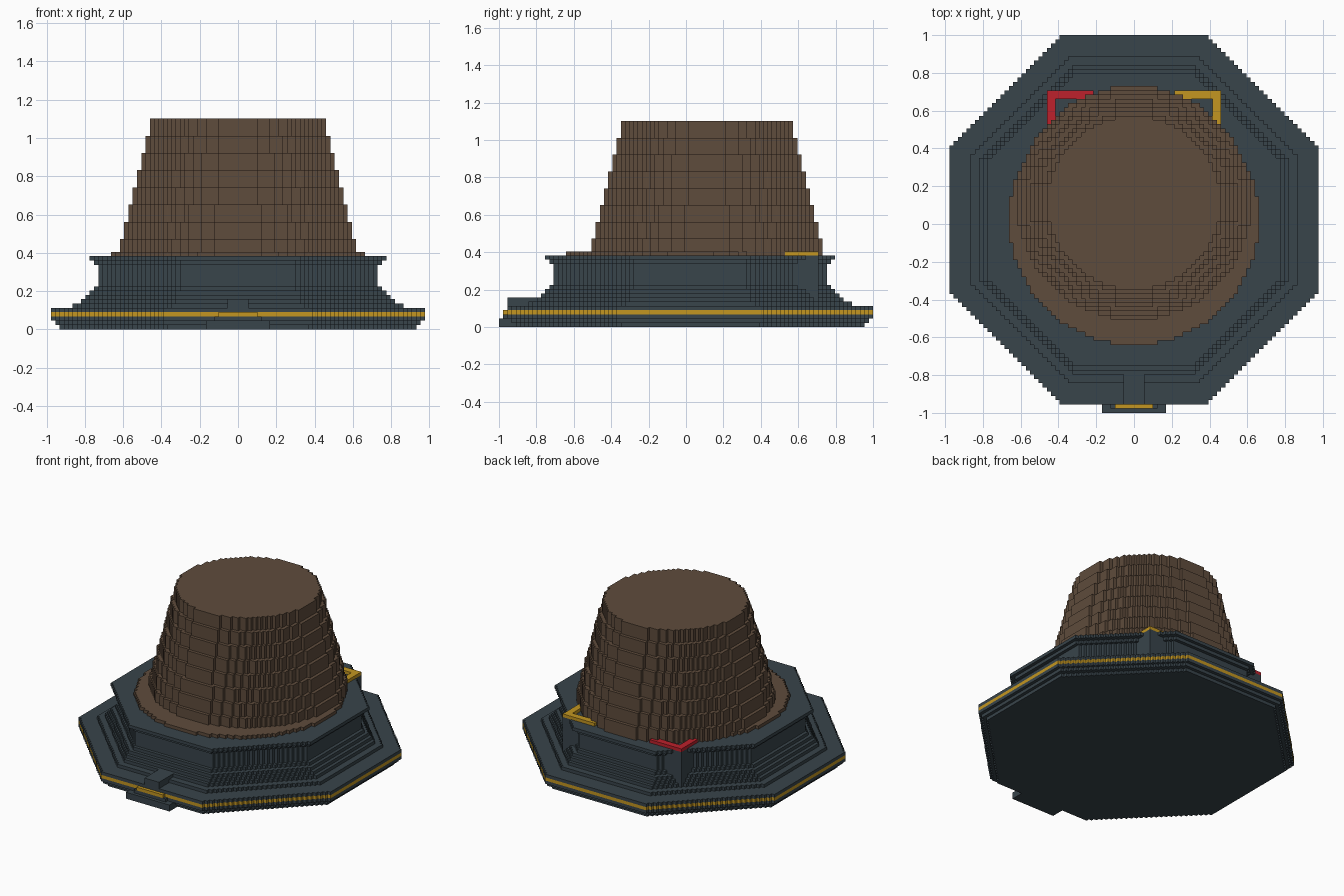
import bpy
import bmesh
from mathutils import Vector

cube = bpy.data.objects.get("Cube")
if cube:
    bpy.data.objects.remove(cube, do_unlink=True)

V = 2 / 89      # edge length of one block
CENTRE = 1      # depth offset of the octagonal base, in blocks
cells = {}      # (i, j, k) -> part name


def material(name, colour):
    m = bpy.data.materials.new(name)
    m.use_nodes = True
    m.diffuse_color = (*colour, 1)
    m.node_tree.nodes["Principled BSDF"].inputs["Base Color"].default_value = (*colour, 1)
    return m


slate = material("dark slate", (0.040, 0.058, 0.070))
brown = material("earth brown", (0.114, 0.072, 0.045))
gold = material("gold yellow", (0.546, 0.305, 0.015))
red = material("signal red", (0.515, 0.015, 0.025))


def fill(part, half, layers, inside, cj=CENTRE):
    """Fill square layers with blocks where the rule holds."""
    for i in range(-half, half + 1):
        for j in range(-half, half + 1):
            if inside(i, j):
                for k in layers:
                    cells[i, j + cj, k] = part


def octagon(part, half, layers):
    fill(part, half, layers, lambda i, j: abs(i) + abs(j) <= int(half * 2 ** 0.5))


def disc(part, radius, layers, cj):
    fill(part, radius, layers, lambda i, j: i * i + j * j <= (radius + 0.5) ** 2, cj)


def block(part, xs, ys, zs):
    for i in xs:
        for j in ys:
            for k in zs:
                cells[i, j, k] = part


def span(a, b):
    return range(a, b + 1)


# Base slab with bevelled underside and a gold band
for k, half in enumerate((41, 42, 43, 43, 43)):
    octagon("gold_band" if k == 3 else "base_slab", half, [k])

# Stepped plinth, straight wall and flared lip
for k, half in enumerate((38, 36, 35, 34, 33), start=5):
    octagon("plinth", half, [k])
octagon("plinth", 32, span(10, 14))
octagon("plinth", 33, [15])
octagon("plinth", 34, [16])

# Rear corner posts with coloured angle markers on top
for side, marker in ((1, "left_marker"), (-1, "right_marker")):
    block("corner_posts", [side * i for i in span(12, 20)], span(23, 31), span(5, 16))
    block(marker, [side * i for i in span(10, 20)], span(30, 31), [17])
    block(marker, [side * i for i in span(19, 20)], span(24, 31), [17])

# Soil disc and tapering mound
disc("soil_disc", 29, [17], CENTRE)
for step in range(8):
    first = 17 + 4 * step
    disc("mound", 27 - step, span(first, first + 3), CENTRE + 4)

# Front doorstep, gold sill and small block above
block("doorstep", span(-7, 7), span(-44, -40), [0, 1])
block("doorstep", span(-5, 5), [-43], [2])
block("gold_sill", span(-4, 4), [-43], [3])
block("front_block", span(-2, 2), span(-42, -34), [5, 6])

# Each face direction with its four corners, wound outwards
DIRECTIONS = []
for axis in range(3):
    for sign in (-1, 1):
        corners = []
        for a, b in ((0, 0), (1, 0), (1, 1), (0, 1)):
            c = [0, 0, 0]
            c[axis] = (sign + 1) // 2
            c[(axis + 1) % 3] = a
            c[(axis + 2) % 3] = b
            corners.append(tuple(c))
        normal = tuple(sign if n == axis else 0 for n in range(3))
        DIRECTIONS.append((normal, corners[::sign]))


def build(part, mat):
    """Make a mesh from the exposed block faces of one part."""
    bm = bmesh.new()
    verts = {}

    def vert(p):
        if p not in verts:
            verts[p] = bm.verts.new(Vector((p[0] - 0.5, p[1] - 0.5, p[2])) * V)
        return verts[p]

    for (i, j, k), owner in cells.items():
        if owner != part:
            continue
        for (dx, dy, dz), corners in DIRECTIONS:
            if (i + dx, j + dy, k + dz) not in cells:
                bm.faces.new([vert((i + x, j + y, k + z)) for x, y, z in corners])
    mesh = bpy.data.meshes.new(part)
    bm.to_mesh(mesh)
    bm.free()
    mesh.materials.append(mat)
    bpy.context.collection.objects.link(bpy.data.objects.new(part, mesh))


for part, mat in (
    ("base_slab", slate), ("plinth", slate), ("corner_posts", slate),
    ("doorstep", slate), ("front_block", slate), ("gold_band", gold),
    ("gold_sill", gold), ("left_marker", gold), ("right_marker", red),
    ("soil_disc", brown), ("mound", brown),
):
    build(part, mat)
